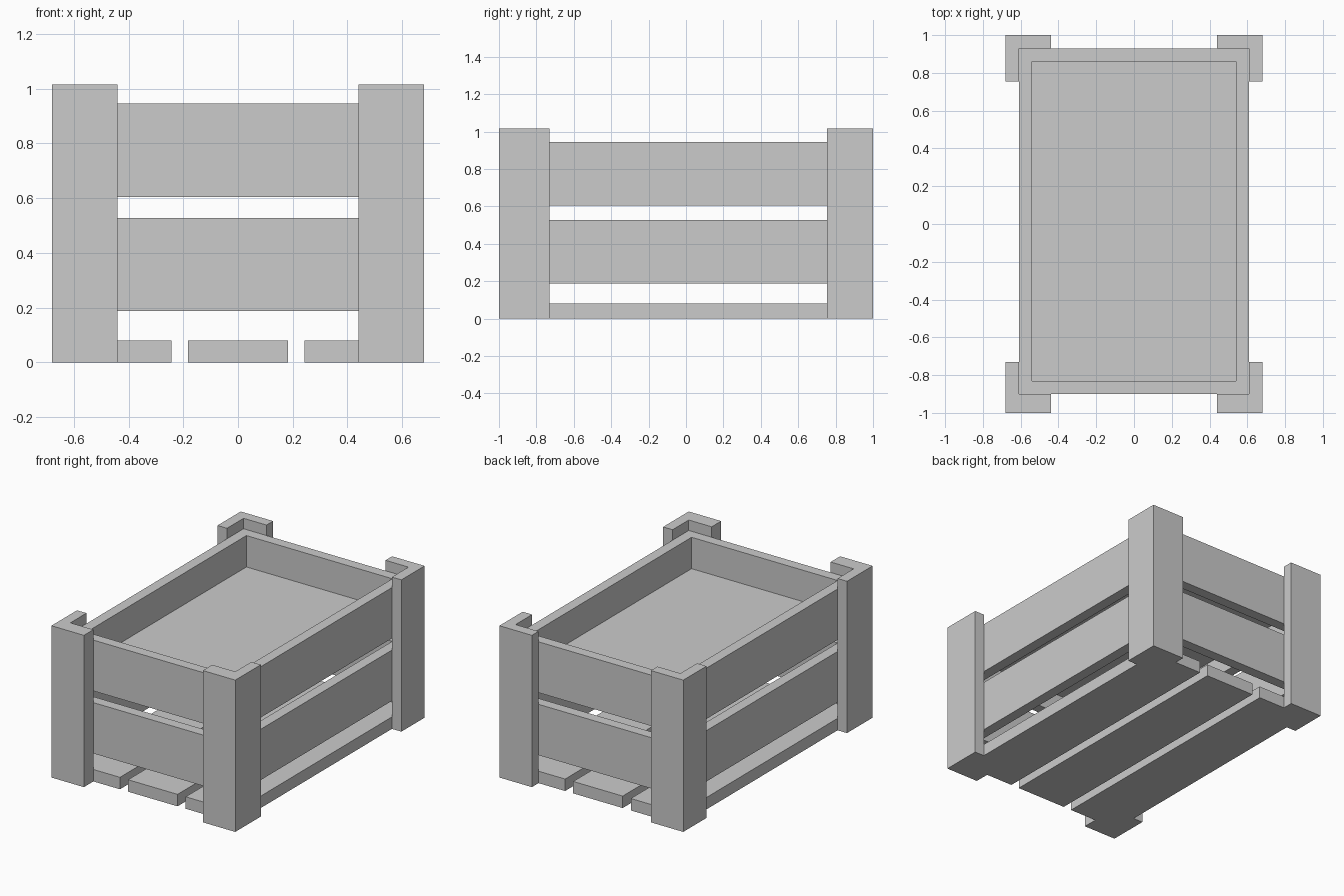
import bpy, bmesh

if "Cube" in bpy.data.objects:
    bpy.data.objects.remove(bpy.data.objects["Cube"])


def prism(name, loops, z0, z1):
    """Extrude an outline (or a ring made of outer + inner outlines) from z0 to z1."""
    bm = bmesh.new()
    layers = [[[bm.verts.new((x, y, z)) for x, y in lp] for lp in loops] for z in (z0, z1)]
    for k in range(len(loops)):
        n = len(loops[k])
        for i in range(n):
            j = (i + 1) % n
            bm.faces.new((layers[0][k][i], layers[0][k][j], layers[1][k][j], layers[1][k][i]))
    for layer in layers:
        if len(loops) == 1:
            bm.faces.new(layer[0])
        else:
            for i in range(4):
                j = (i + 1) % 4
                bm.faces.new((layer[0][i], layer[0][j], layer[1][j], layer[1][i]))
    bmesh.ops.recalc_face_normals(bm, faces=bm.faces)
    mesh = bpy.data.meshes.new(name)
    bm.to_mesh(mesh)
    bm.free()
    ob = bpy.data.objects.new(name, mesh)
    bpy.context.collection.objects.link(ob)
    return ob


def rect(x0, x1, y0, y1):
    return [(x0, y0), (x1, y0), (x1, y1), (x0, y1)]


Y0, Y1, T = -0.90, 0.93, 0.07   # outer depth of the slat box, board thickness

# L-shaped corner posts
for side, sx in (("left", -1), ("right", 1)):
    for end, outer, wall, tip in (("front", -1.0, Y0, -0.73), ("back", 1.0, Y1, 0.755)):
        outline = [(0.68, outer), (0.68, tip), (0.61, tip), (0.61, wall), (0.44, wall), (0.44, outer)]
        prism(f"{end}_{side}_post", [[(sx * x, y) for x, y in outline]], 0, 1.015)

# Two rings of side slats
for name, z0, z1 in (("lower_slats", 0.187, 0.527), ("upper_slats", 0.605, 0.945)):
    prism(name, [rect(-0.61, 0.61, Y0, Y1), rect(-0.54, 0.54, Y0 + T, Y1 - T)], z0, z1)

# Bottom planks
for name, x0, x1 in (("left", -0.61, -0.243), ("middle", -0.183, 0.183), ("right", 0.243, 0.61)):
    prism(f"{name}_bottom_plank", [rect(x0, x1, Y0, Y1)], 0, 0.08)

# Flat surface of the contents inside the upper slats
bpy.ops.mesh.primitive_plane_add(size=1, location=(0, (Y0 + Y1) / 2, 0.735))
fill = bpy.context.object
fill.name = "contents_surface"
fill.scale = (1.08, Y1 - Y0 - 2 * T, 1)
